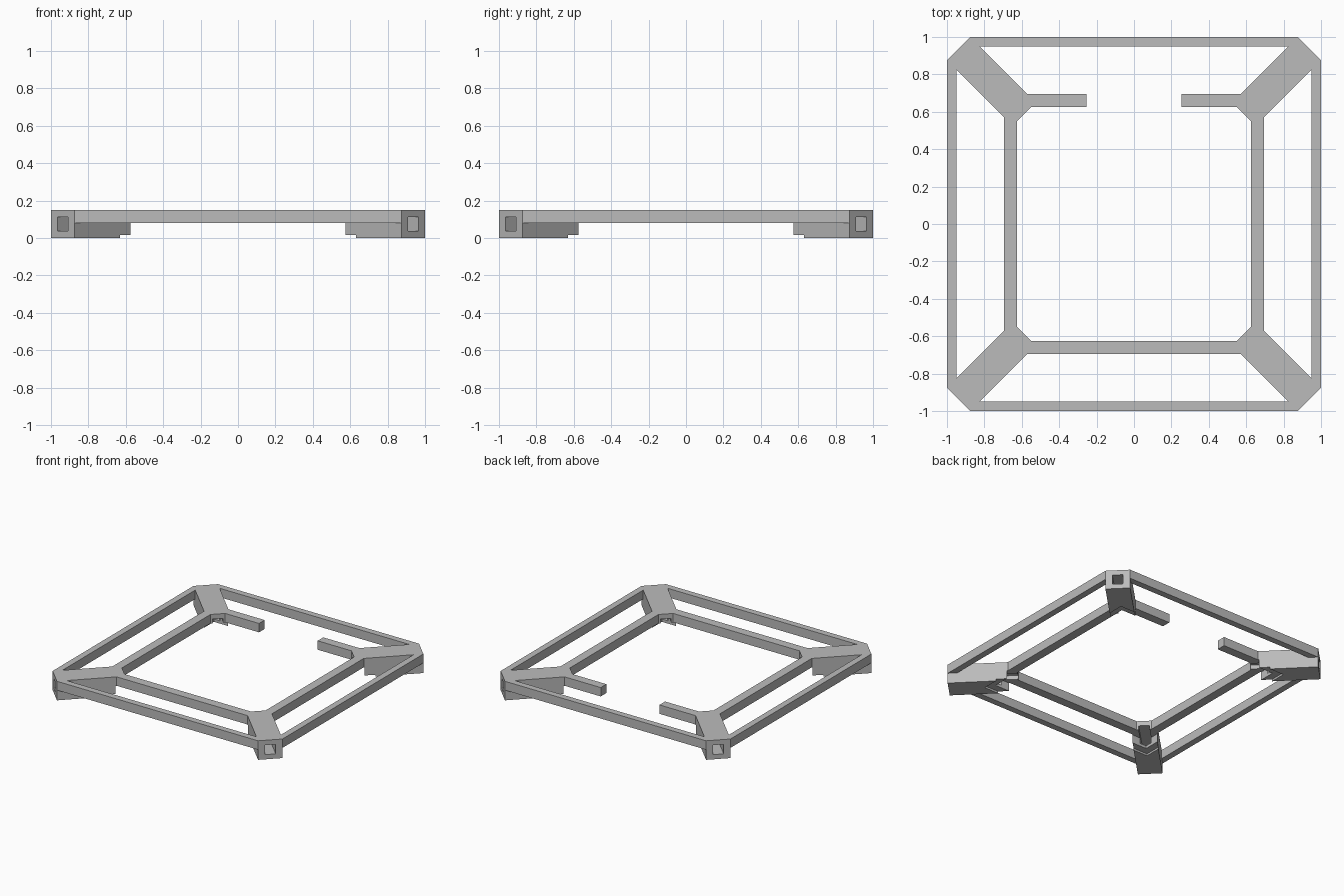
import bpy, bmesh, math
from mathutils import Matrix

cube = bpy.data.objects.get("Cube")
if cube:
    bpy.data.objects.remove(cube, do_unlink=True)

grey = bpy.data.materials.new("plain grey")
grey.use_nodes = True
colour = (0.5, 0.5, 0.5, 1)
grey.diffuse_color = colour
grey.node_tree.nodes["Principled BSDF"].inputs["Base Color"].default_value = colour

TOP, UNDER = 0.15, 0.08       # height range of the frame bars
INNER, OUTER = 0.625, 0.695   # inner bar edges
CHAMFER = 0.875               # where the outer corners are cut
HUB = 0.55                    # where inner bars meet the corner arms


def prism(name, outline, low, high, turn=0):
    """Extrude a plan outline from low to high, turned about z in degrees."""
    bm = bmesh.new()
    bottom = bm.faces.new([bm.verts.new((x, y, low)) for x, y in outline])
    new = bmesh.ops.extrude_face_region(bm, geom=[bottom])["geom"]
    bmesh.ops.translate(bm, vec=(0, 0, high - low),
                        verts=[v for v in new if isinstance(v, bmesh.types.BMVert)])
    bmesh.ops.recalc_face_normals(bm, faces=bm.faces)
    bm.transform(Matrix.Rotation(math.radians(turn), 4, "Z"))
    mesh = bpy.data.meshes.new(name)
    bm.to_mesh(mesh)
    bm.free()
    mesh.materials.append(grey)
    obj = bpy.data.objects.new(name, mesh)
    bpy.context.collection.objects.link(obj)
    return obj


def rect(x0, x1, y0, y1):
    return [(x0, y0), (x1, y0), (x1, y1), (x0, y1)]


def carve(obj, cutter):
    """Subtract a cutter and discard it."""
    mod = obj.modifiers.new("cut", "BOOLEAN")
    mod.operation = "DIFFERENCE"
    mod.solver = "EXACT"
    mod.object = cutter
    bpy.context.view_layer.update()
    graph = bpy.context.evaluated_depsgraph_get()
    mesh = bpy.data.meshes.new_from_object(obj.evaluated_get(graph))
    obj.modifiers.clear()
    obj.data = mesh
    bpy.data.objects.remove(cutter, do_unlink=True)


# Diagonal corner arm with its hub
side = 1 - CHAMFER
arm = prism("corner_arm_1", [(1, CHAMFER), (CHAMFER, 1), (OUTER - side, OUTER),
                             (HUB, OUTER), (HUB, INNER), (INNER, HUB),
                             (OUTER, HUB), (OUTER, OUTER - side)], 0, TOP)
# Stepped square recess under the hub
carve(arm, prism("recess_cutter", rect(0.3, 0.7, 0.3, 0.7), -0.1, UNDER))
carve(arm, prism("step_cutter", rect(0.3, 0.755, 0.3, 0.755), -0.1, 0.015))
# Rectangular socket through the arm
carve(arm, prism("socket_cutter", rect(0.6, 1.6, -0.039, 0.039), 0.037, 0.112, 45))

# Repeat the arm at the other corners
for i in range(1, 4):
    copy = bpy.data.objects.new(f"corner_arm_{i + 1}", arm.data.copy())
    copy.data.transform(Matrix.Rotation(i * math.pi / 2, 4, "Z"))
    bpy.context.collection.objects.link(copy)

# Outer frame bars, mitred against the arms
for i, place in enumerate(("front", "right", "back", "left")):
    prism(f"outer_bar_{place}", [(-CHAMFER, -1), (CHAMFER, -1),
                                 (CHAMFER - 0.05, -0.95), (0.05 - CHAMFER, -0.95)],
          UNDER, TOP, 90 * i)

# Inner frame bars on three sides
for place, turn in (("front", 0), ("right", -90), ("left", 90)):
    prism(f"inner_bar_{place}", rect(-HUB, HUB, -OUTER, -INNER), UNDER, TOP, turn)

# Open back side with two short stubs
prism("back_stub_left", rect(0.255, HUB, INNER, OUTER), UNDER, TOP)
prism("back_stub_right", rect(-HUB, -0.255, INNER, OUTER), UNDER, TOP)
